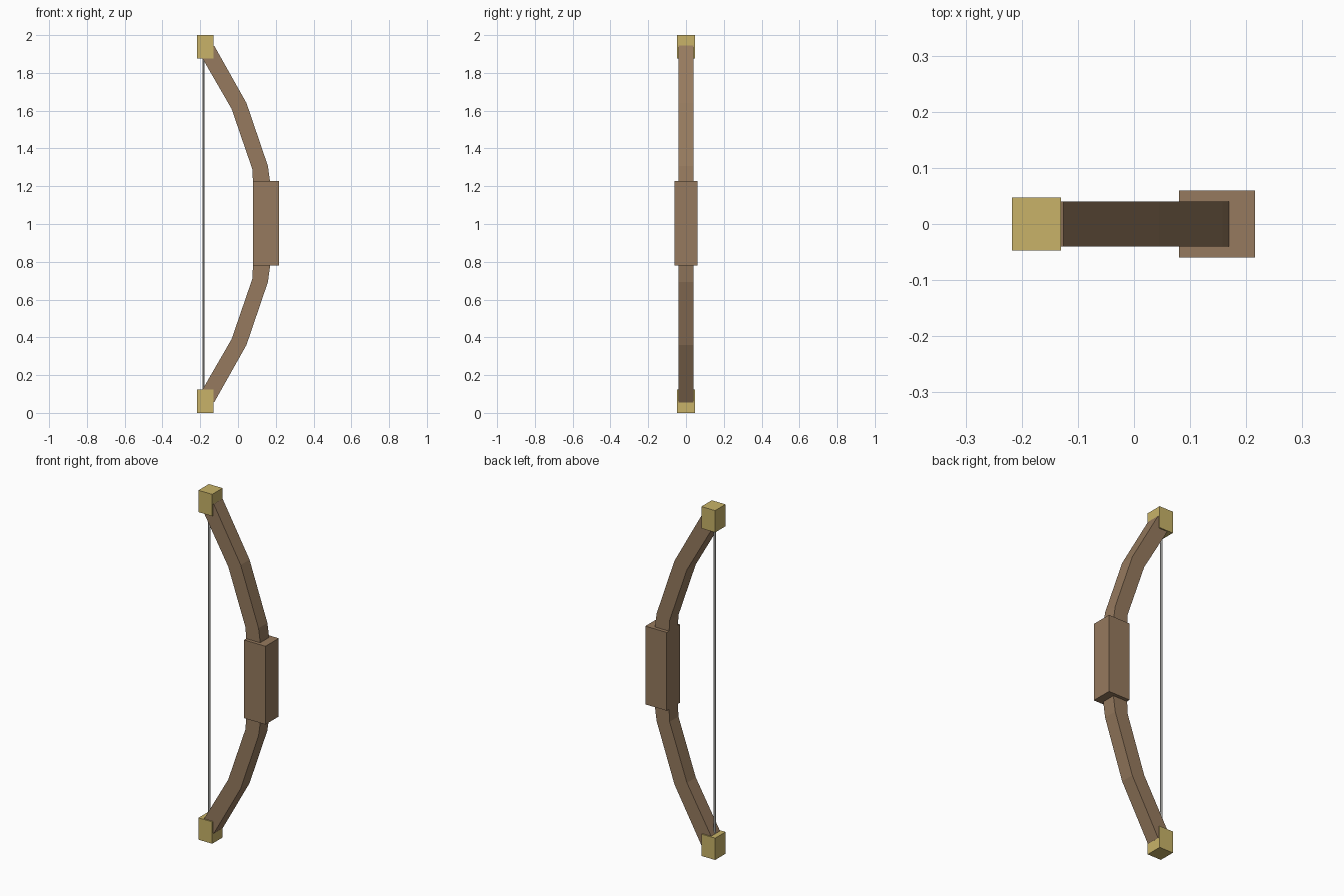
import bpy
import bmesh
from mathutils import Matrix

cube = bpy.data.objects.get("Cube")
if cube:
    bpy.data.objects.remove(cube, do_unlink=True)


def material(name, color):
    mat = bpy.data.materials.new(name)
    mat.use_nodes = True
    mat.diffuse_color = (*color, 1)
    mat.node_tree.nodes["Principled BSDF"].inputs["Base Color"].default_value = (*color, 1)
    return mat


wood = material("brown wood", (0.305, 0.195, 0.112))
gold = material("pale gold", (0.58, 0.45, 0.14))
cord = material("grey cord", (0.5, 0.5, 0.48))


def finish(name, bm, mat):
    bmesh.ops.recalc_face_normals(bm, faces=bm.faces)
    mesh = bpy.data.meshes.new(name)
    bm.to_mesh(mesh)
    bm.free()
    mesh.materials.append(mat)
    obj = bpy.data.objects.new(name, mesh)
    bpy.context.collection.objects.link(obj)
    return obj


def box(name, center, size, mat):
    bm = bmesh.new()
    bmesh.ops.create_cube(bm, size=1, matrix=Matrix.Translation(center) @ Matrix.Diagonal((*size, 1)))
    return finish(name, bm, mat)


# Curved limbs: (inner x, inner z, outer x, outer z) stations above mid-height
stations = [(0.08, 0.2, 0.173, 0.2), (0.076, 0.29, 0.158, 0.308),
            (-0.034, 0.61, 0.045, 0.64), (-0.193, 0.885, -0.126, 0.944)]


def limb(name, side):
    bm = bmesh.new()
    rings = []
    for xi, zi, xo, zo in stations:
        corners = [(xi, -0.04, zi), (xo, -0.04, zo), (xo, 0.04, zo), (xi, 0.04, zi)]
        rings.append([bm.verts.new((x, y, 1 + side * z)) for x, y, z in corners])
    for a, b in zip(rings, rings[1:]):
        for i in range(4):
            j = (i + 1) % 4
            bm.faces.new((a[i], a[j], b[j], b[i]))
    bm.faces.new(rings[0])
    bm.faces.new(rings[-1])
    finish(name, bm, wood)


# Limbs and their end caps
for label, side in (("upper", 1), ("lower", -1)):
    limb(label + "_limb", side)
    box(label + "_tip", (-0.174, 0, 1 + side * 0.9375), (0.087, 0.094, 0.125), gold)

# Grip block
box("grip", (0.148, 0, 1.004), (0.136, 0.12, 0.448), wood)

# Bowstring
bm = bmesh.new()
bmesh.ops.create_cone(bm, cap_ends=True, segments=6, radius1=0.0065, radius2=0.0065, depth=1.8,
                      matrix=Matrix.Translation((-0.182, 0, 1)))
finish("bowstring", bm, cord)
